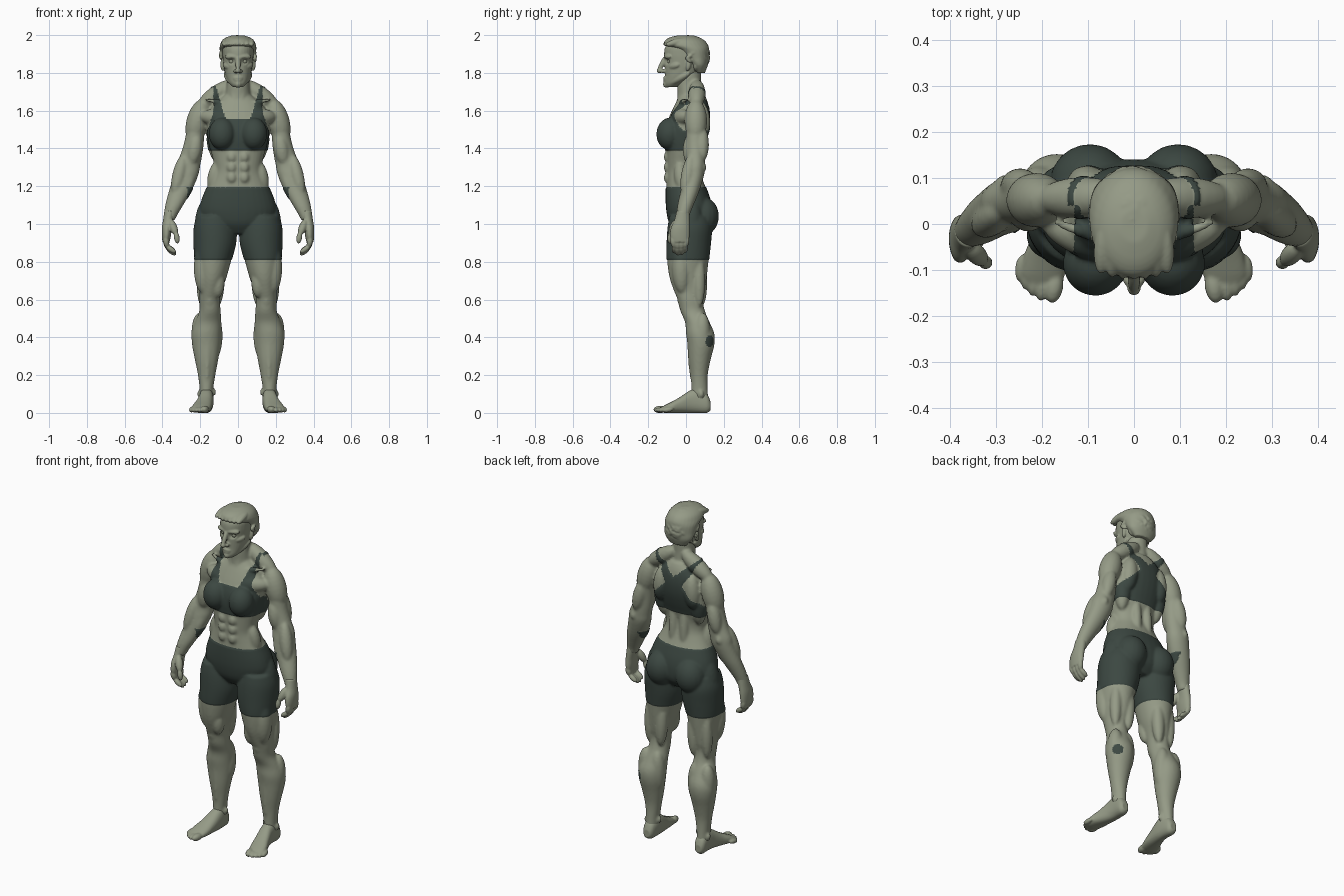
import bpy, bmesh, math, random
from mathutils import Vector, Matrix

random.seed(4)


def material(name, rgb):
    m = bpy.data.materials.new(name)
    m.diffuse_color = (*rgb, 1)
    return m


SKIN = material("skin", (0.30, 0.325, 0.24))
CLOTH = material("dark_cloth", (0.045, 0.064, 0.054))


def loft(bm, rows, e=1.0, along_y=False, n=32):
    """Rows are (height, x0, x1, depth0, depth1); smooth tube through them."""
    if len(rows[0]) == 4:
        rows = [(t, -r, r, a, b) for t, r, a, b in rows]
    pts = []
    for i in range(len(rows) - 1):
        p = [rows[max(0, min(len(rows) - 1, i + k))] for k in (-1, 0, 1, 2)]
        for s in (0, 0.25, 0.5, 0.75):
            pts.append([0.5 * (2 * b + (c - a) * s + (2 * a - 5 * b + 4 * c - d) * s * s
                               + (3 * b - a - 3 * c + d) * s ** 3) for a, b, c, d in zip(*p)])
    pts.append(list(rows[-1]))
    rings = []
    for t, x0, x1, d0, d1 in pts:
        ring = []
        for k in range(n):
            c, s = math.cos(2 * math.pi * k / n), math.sin(2 * math.pi * k / n)
            x = (x0 + x1) / 2 + (x1 - x0) / 2 * math.copysign(abs(c) ** e, c)
            d = (d0 + d1) / 2 + (d1 - d0) / 2 * math.copysign(abs(s) ** e, s)
            ring.append(bm.verts.new((x, t, d) if along_y else (x, d, t)))
        rings.append(ring)
    for a, b in zip(rings, rings[1:]):
        for k in range(n):
            bm.faces.new((a[k], a[(k + 1) % n], b[(k + 1) % n], b[k]))
    bm.faces.new(rings[0])
    bm.faces.new(rings[-1])


def muscle(bm, a, b, w, ext=1.0):
    """Ellipsoid from a to b with half-width w."""
    a, b = Vector(a), Vector(b)
    d = b - a
    m = (Matrix.Translation((a + b) / 2) @ d.to_track_quat('Z', 'Y').to_matrix().to_4x4()
         @ Matrix.Diagonal((w, w, d.length / 2 * ext, 1)))
    bmesh.ops.create_uvsphere(bm, u_segments=20, v_segments=14, radius=1, matrix=m)


def muscles(bm, table):
    for r in table:
        muscle(bm, r[:3], r[3:6], r[6])


def ball(bm, p, r):
    muscle(bm, (p[0], p[1], p[2] - 0.005), (p[0], p[1], p[2] + 0.005), r, r / 0.005)


def mirror(bm):
    geo = bmesh.ops.duplicate(bm, geom=bm.verts[:] + bm.edges[:] + bm.faces[:])["geom"]
    for v in geo:
        if isinstance(v, bmesh.types.BMVert):
            v.co.x *= -1


def finish(bm, name, voxel, smooth):
    """Fuse the overlapping forms into one smooth skin."""
    bmesh.ops.recalc_face_normals(bm, faces=bm.faces[:])
    me = bpy.data.meshes.new(name)
    bm.to_mesh(me)
    bm.free()
    ob = bpy.data.objects.new(name, me)
    bpy.context.collection.objects.link(ob)
    if voxel:
        m = ob.modifiers.new("fuse", 'REMESH')
        m.mode, m.voxel_size = 'VOXEL', voxel
        m = ob.modifiers.new("soften", 'SMOOTH')
        m.factor, m.iterations = 0.5, smooth
        deps = bpy.context.evaluated_depsgraph_get()
        new = bpy.data.meshes.new_from_object(ob.evaluated_get(deps))
        ob.modifiers.clear()
        ob.data = new
        bpy.data.meshes.remove(me)
        new.name = name
    ob.data.materials.clear()
    ob.data.materials.append(SKIN)
    ob.data.polygons.foreach_set("use_smooth", [True] * len(ob.data.polygons))
    return ob


# Body: legs and arms on one side, mirrored, then torso and neck
bm = bmesh.new()
loft(bm, [(1.04, .03, .215, -.085, .12), (.98, .012, .232, -.095, .135), (.90, .012, .233, -.10, .13),
          (.81, .035, .228, -.10, .12), (.72, .06, .215, -.088, .11), (.65, .085, .205, -.065, .10),
          (.60, .095, .205, -.045, .09), (.54, .092, .205, -.03, .10), (.48, .088, .228, -.005, .125),
          (.42, .088, .245, 0, .15), (.36, .092, .243, .008, .15), (.28, .105, .228, .015, .13),
          (.20, .12, .212, .025, .115), (.12, .132, .203, .028, .115), (.05, .135, .203, .025, .12)])
muscles(bm, [(.185, -.03, .90, .183, -.02, .63, .05), (.105, -.04, .77, .108, -.03, .61, .036),
             (.14, -.055, .95, .145, -.04, .66, .045), (.15, -.02, .635, .15, -.012, .56, .03),
             (.125, .09, .53, .128, .08, .28, .045), (.205, .088, .53, .198, .08, .30, .045),
             (.16, .02, .54, .165, .035, .15, .02), (.10, .075, .84, .11, .08, .56, .035),
             (.185, .07, .84, .19, .07, .56, .032), (.13, .07, .13, .13, .07, .09, .014),
             (.203, .08, .12, .203, .08, .08, .014)])
loft(bm, [(1.56, .17, .262, 0, .11), (1.48, .178, .275, 0, .105), (1.42, .182, .288, 0, .10),
          (1.36, .19, .308, 0, .10), (1.31, .2, .33, -.002, .10), (1.27, .207, .338, -.01, .098),
          (1.22, .225, .352, -.02, .085), (1.16, .255, .37, -.032, .065), (1.10, .29, .385, -.045, .04),
          (1.05, .32, .393, -.05, .02), (1.02, .335, .395, -.052, .015)])
muscles(bm, [(.215, .025, 1.48, .245, .022, 1.31, .04), (.225, .082, 1.52, .27, .085, 1.33, .038),
             (.285, .03, 1.37, .338, -.01, 1.15, .036), (.237, .03, 1.30, .30, 0, 1.12, .034),
             (.272, .085, 1.33, .29, .085, 1.27, .022)])
# Torso muscles, breasts and glutes
muscles(bm, [(.02, .06, 1.755, .21, .055, 1.62, .045), (.18, .052, 1.66, .245, .052, 1.43, .06),
             (.02, -.06, 1.56, .20, .01, 1.57, .045), (.085, -.08, 1.56, .083, -.092, 1.395, .068),
             (.125, .06, 1.60, .115, .035, 1.33, .045), (.095, .083, 1.64, .11, .083, 1.44, .045),
             (.035, .06, 1.45, .037, .07, 1.14, .027), (.09, .09, 1.14, .102, .083, .94, .085),
             (.155, .03, 1.14, .175, .02, .86, .062), (.02, -.045, 1.63, .18, .005, 1.66, .012),
             (.057, .02, 1.79, .012, -.045, 1.64, .016), (.11, -.035, 1.33, .142, -.02, 1.17, .035)])
muscles(bm, [(.033, -.09, z + .033, .033, -.09, z - .033, .028) for z in (1.355, 1.30, 1.245)])
mirror(bm)
loft(bm, [(.95, .10, -.05, .09), (1.0, .17, -.085, .13), (1.06, .20, -.10, .138), (1.12, .193, -.105, .13),
          (1.18, .17, -.105, .11), (1.23, .146, -.103, .09), (1.28, .126, -.103, .075), (1.33, .13, -.105, .072),
          (1.39, .145, -.108, .085), (1.45, .157, -.115, .105), (1.51, .163, -.11, .12), (1.57, .158, -.088, .125),
          (1.62, .14, -.065, .12), (1.66, .10, -.045, .11), (1.69, .065, -.03, .095)], 0.9)
loft(bm, [(1.60, .075, -.05, .09), (1.68, .066, -.045, .085), (1.74, .06, -.047, .08), (1.81, .058, -.04, .08)])
body = finish(bm, "body", 0.0075, 4)


# Clothing on the body: shorts, racer-back top, and a small patch on one calf
def is_cloth(c, n):
    x, y, z = abs(c.x), c.y, c.z
    if 0.81 < z < 1.195:
        return x < 0.27
    if z < 0.45:
        return c.x > .17 and n.x > 0 and ((y - .125) / .021) ** 2 + ((z - .38) / .031) ** 2 < 1
    if z < 1.388 or z > 1.74:
        return False
    if y < 0.04:
        outer = .17 - .042 * max(0, min(1, (z - 1.47) / .13))
        return x < outer and (z < 1.555 or x > .065 + .3 * (z - 1.555))
    outer = .055 + (.6 * (z - 1.57) if z > 1.57 else min(.115, 1.57 - z))
    return x < outer and x > 1.15 * (z - 1.615)


body.data.materials.append(CLOTH)
bm = bmesh.new()
bm.from_mesh(body.data)
for z in (0.81, 1.195, 1.388):  # clean hems
    near = [f for f in bm.faces if abs(f.calc_center_median().z - z) < .03 and abs(f.calc_center_median().x) < .27]
    geom = {g for f in near for g in (*f.verts, *f.edges, f)}
    bmesh.ops.bisect_plane(bm, geom=list(geom), dist=.0012, plane_co=(0, 0, z), plane_no=(0, 0, 1))
bm.normal_update()
for f in bm.faces:
    f.material_index = int(is_cloth(f.calc_center_median(), f.normal))
for v in bm.verts:
    if v.co.z > 0.7 and all(f.material_index for f in v.link_faces):
        v.co += v.normal * 0.003
bm.to_mesh(body.data)
bm.free()

# Feet with toes
bm = bmesh.new()
loft(bm, [(.13, .15, .19, .015, .06), (.11, .137, .202, 0, .10), (.06, .13, .205, 0, .13), (.02, .13, .21, 0, .118),
          (-.03, .135, .225, 0, .085), (-.07, .14, .24, 0, .062), (-.11, .15, .246, 0, .042),
          (-.135, .16, .235, .003, .028)], 0.85, True)
muscles(bm, [(.168, -.10, .02, .18, -.172, .017, .02)])
muscles(bm, [(x - .008, y + .06, .022, x, y, .012, .014)
             for x, y in ((.204, -.168), (.222, -.157), (.237, -.143), (.249, -.126))])
mirror(bm)
finish(bm, "feet", 0.005, 2)

# Hands with curled fingers
bm = bmesh.new()
loft(bm, [(1.07, .33, .39, -.05, .02), (1.02, .342, .397, -.062, .02), (.98, .35, .403, -.08, .02),
          (.94, .355, .403, -.085, .019), (.905, .362, .40, -.078, .015)])
for y0, y1, drop in ((-.072, -.062, .012), (-.046, -.043, 0), (-.019, -.023, .003), (.006, -.004, .014)):
    knuckle, mid = (.383, y0, .925), (.376, y1, .875 + drop / 2)
    muscle(bm, knuckle, mid, .0155, 1.35)
    muscle(bm, mid, (.335, y1, .84 + drop), .014, 1.3)
muscle(bm, (.358, -.05, 1.02), (.328, -.082, .945), .021, 1.1)
muscle(bm, (.328, -.082, .955), (.32, -.085, .90), .015, 1.15)
mirror(bm)
finish(bm, "hands", 0.0045, 2)

# Head: brow, cheek, jaw, lips, nostril and ear on one side, mirrored
bm = bmesh.new()
muscles(bm, [(.002, -.112, 1.884, .07, -.085, 1.886, .014), (.035, -.09, 1.828, .076, -.035, 1.845, .018),
             (.02, -.10, 1.738, .07, .02, 1.80, .02), (-.012, -.116, 1.775, .027, -.103, 1.771, .0085),
             (-.012, -.115, 1.76, .024, -.103, 1.763, .009), (.013, -.135, 1.808, .013, -.108, 1.81, .011),
             (.079, .02, 1.88, .08, .008, 1.81, .014)])
mirror(bm)
loft(bm, [(1.725, .026, -.108, -.05), (1.745, .047, -.114, 0), (1.78, .064, -.111, .05), (1.82, .073, -.112, .085),
          (1.86, .079, -.113, .105), (1.90, .082, -.116, .11), (1.94, .08, -.108, .108), (1.975, .055, -.07, .08)], 0.95)
muscle(bm, (0, -.105, 1.89), (0, -.146, 1.808), .0135, 1.1)
ball(bm, (0, -.141, 1.812), .0145)
ball(bm, (0, -.103, 1.74), .019)
head = finish(bm, "head", 0.0045, 2)
for v in head.data.vertices:  # eye sockets
    d = math.hypot(abs(v.co.x) - .034, v.co.z - 1.862) / .024
    if d < 1 and v.co.y < -.05:
        v.co.y += .013 * (1 - d * d) ** 2

# Eyes
bm = bmesh.new()
ball(bm, (.034, -.083, 1.861), .0145)
mirror(bm)
finish(bm, "eyes", 0, 0)

# Hair: cap, swept-back front strands and short curls
bm = bmesh.new()
loft(bm, [(1.80, .055, .05, .10), (1.84, .086, .02, .115), (1.88, .093, -.015, .12), (1.92, .097, -.055, .122),
          (1.945, .096, -.112, .118), (1.97, .085, -.112, .10), (1.988, .062, -.085, .07), (1.999, .03, -.04, .03)])
for k in range(-3, 4):
    x = k * .022
    muscle(bm, (x * 1.1, -.122 + 3 * x * x, 1.948), (x, .0, 1.992 - 4 * x * x), .018)
for i in range(150):
    d = Vector((random.gauss(0, 1), random.gauss(.3, 1), random.gauss(0, 1))).normalized()
    if d.y < -.1 or d.z < -.75:
        continue
    p = Vector((0, .02, 1.89)) + Vector((d.x * .09, d.y * .098, d.z * .10))
    t = d.cross(Vector((random.random() - .5, random.random() - .5, random.random() - .5))).normalized() * .022
    muscle(bm, p - t, p + t, .011)
finish(bm, "hair", 0.005, 2)
